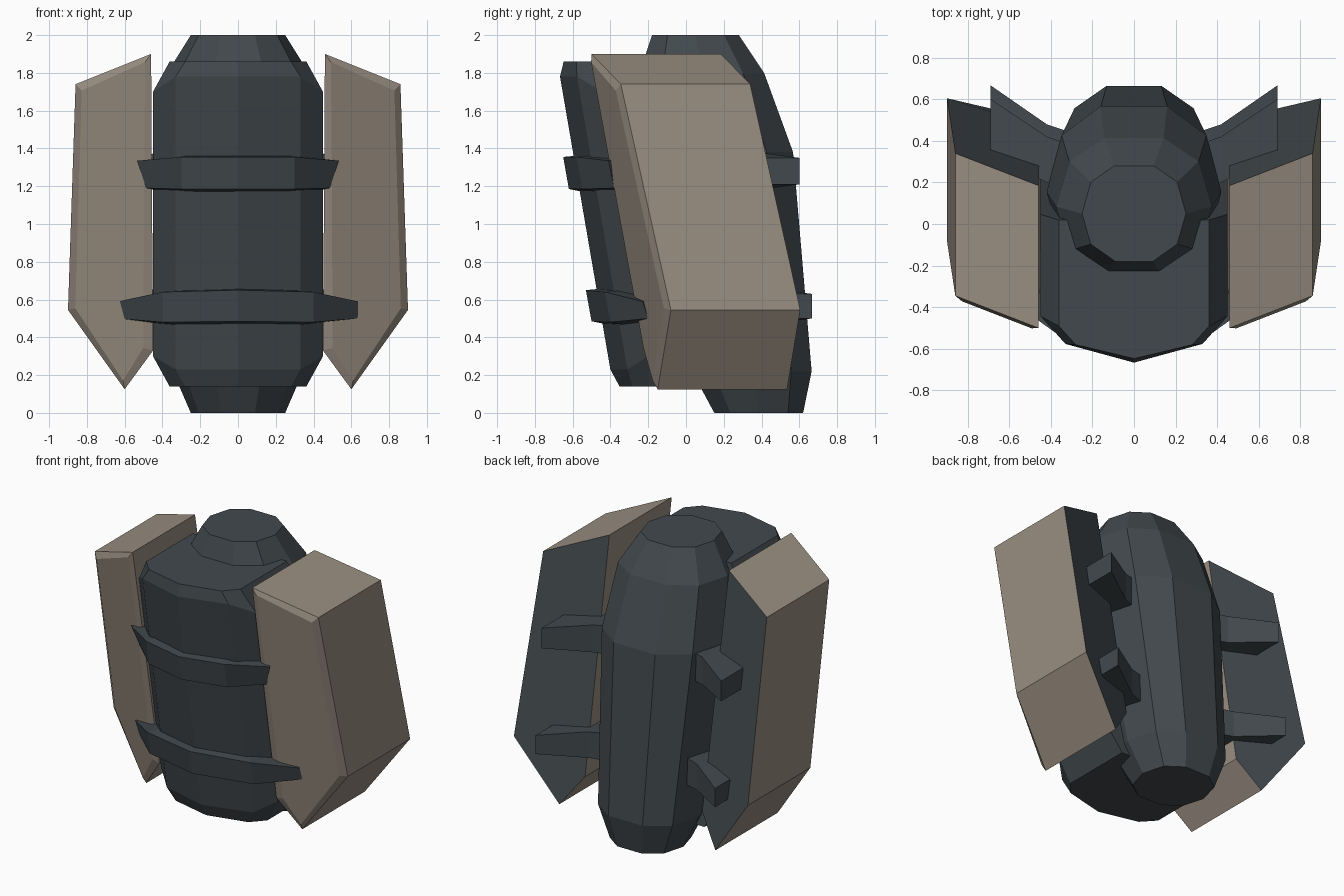
import bpy, bmesh
from mathutils import Vector

cube = bpy.data.objects.get("Cube")
if cube:
    bpy.data.objects.remove(cube, do_unlink=True)


def material(name, rgb):
    m = bpy.data.materials.new(name)
    m.use_nodes = True
    m.diffuse_color = (*rgb, 1)
    bsdf = m.node_tree.nodes["Principled BSDF"]
    bsdf.inputs["Base Color"].default_value = (*rgb, 1)
    bsdf.inputs["Roughness"].default_value = 0.8
    return m


slate = material("dark_slate", (0.054, 0.066, 0.074))
tan = material("warm_tan", (0.32, 0.27, 0.22))


def loft(rings):
    """Skin a list of equal-length point loops and cap both ends."""
    bm = bmesh.new()
    loops = [[bm.verts.new(p) for p in ring] for ring in rings]
    n = len(loops[0])
    for a, b in zip(loops, loops[1:]):
        for i in range(n):
            j = (i + 1) % n
            bm.faces.new((a[i], a[j], b[j], b[i]))
    bm.faces.new(loops[0])
    bm.faces.new(loops[-1])
    bmesh.ops.recalc_face_normals(bm, faces=bm.faces)
    return bm


def finish(bm, name, mats):
    mesh = bpy.data.meshes.new(name)
    bm.to_mesh(mesh)
    bm.free()
    for m in mats:
        mesh.materials.append(m)
    ob = bpy.data.objects.new(name, mesh)
    bpy.context.scene.collection.objects.link(ob)
    return ob


def mirrored(half):
    """Close a half outline across x = 0, sharing points on the centre line."""
    return half + [(-p[0], *p[1:]) for p in reversed(half) if p[0] > 0]


# Leaning ten-sided barrel
outline = mirrored([(0.36, -1), (0.83, -0.64), (1, 0), (0.83, 0.66), (0.38, 1)])
rings = []
for z, rx, ry in [(0, 0.25, 0.235), (0.22, 0.345, 0.317), (1.38, 0.42, 0.413),
                  (1.8, 0.375, 0.33), (2, 0.25, 0.23)]:
    centre = 0.385 - 0.1675 * z
    rings.append([(x * rx, centre + y * ry, z) for x, y in outline])
finish(loft(rings), "barrel_body", [slate])


# Chest shell with chamfered ends, leaning with the barrel
def chest_ring(half):
    pts = [(x, off - 0.667 + (1.78 - z) * 0.172, z) for x, off, z in half]
    return pts + [(-x, y, z) for x, y, z in reversed(pts) if x > 0]


def chest_levels(end, front, side):
    cap = [(0, 0.033, end), (0.28, 0.1, end), (0.362, 0.19, end), (0.362, 0.7, end)]
    wall = [(0, 0, front), (0.33, 0.09, front), (0.45, 0.21, side), (0.45, 0.7, side)]
    return chest_ring(cap), chest_ring(wall)


low_cap, low_wall = chest_levels(0.14, 0.23, 0.3)
top_cap, top_wall = chest_levels(1.86, 1.78, 1.7)
finish(loft([low_cap, low_wall, top_wall, top_cap]), "chest_shell", [slate])


# Straps across the chest: stations are x, y, top z, bottom z, bottom pull-in
def strap(name, stations):
    half = []
    for x, y, top, bottom, pull in stations:
        half.append([(x, y, top), (x - pull, y + 0.03, bottom),
                     (x * 0.75, y + 0.13, bottom - 0.02),
                     (x * 0.75, y + 0.13, top + 0.012)])
    other = [[(-x, y, z) for x, y, z in r] for r in reversed(half[1:])]
    finish(loft(other + half), name, [slate])


strap("upper_strap", [(0, -0.65, 1.355, 1.185, 0), (0.3, -0.58, 1.355, 1.185, 0),
                      (0.535, -0.41, 1.335, 1.19, 0.05)])
strap("lower_strap", [(0, -0.53, 0.65, 0.485, 0), (0.4, -0.43, 0.64, 0.48, 0),
                      (0.635, -0.23, 0.59, 0.5, 0)])

# Side panels: front outline swept straight back, raised front, dark back
panel_front = [(0.46, -0.5, 1.9), (0.86, -0.345, 1.74), (0.9, -0.08, 0.545),
               (0.6, -0.15, 0.125), (0.45, -0.22, 0.33)]
for side, s in (("left", 1), ("right", -1)):
    front = [(s * x, y, z) for x, y, z in panel_front]
    back = [(x, y + 0.685, z) for x, y, z in front]
    bm = loft([front, back])
    bm.faces.ensure_lookup_table()
    for f in bm.faces:
        f.material_index = 1 if f.normal.y > 0.7 else 0
    face = min(bm.faces, key=lambda f: f.normal.y)
    bmesh.ops.inset_individual(bm, faces=[face], thickness=0.05, depth=0.02)
    finish(bm, side + "_side_panel", [tan, slate])

    # Tapered brackets from the barrel to the back of the panel
    for level, z0, z1, root, tip in (("upper", 1.18, 1.38, 0.42, 0.6),
                                     ("lower", 0.47, 0.66, 0.48, 0.667)):
        sections = []
        for x, y, depth, squeeze in ((0.3, root - 0.04, 0.2, 0),
                                     (0.42, root, 0.22, 0.005),
                                     (0.69, tip, 0.26, 0.03)):
            a, b = z0 + squeeze, z1 - squeeze
            sections.append([(s * x, y, a), (s * x, y, b),
                             (s * x, y - depth, b), (s * x, y - depth, a)])
        finish(loft(sections), f"{side}_{level}_bracket", [slate])
